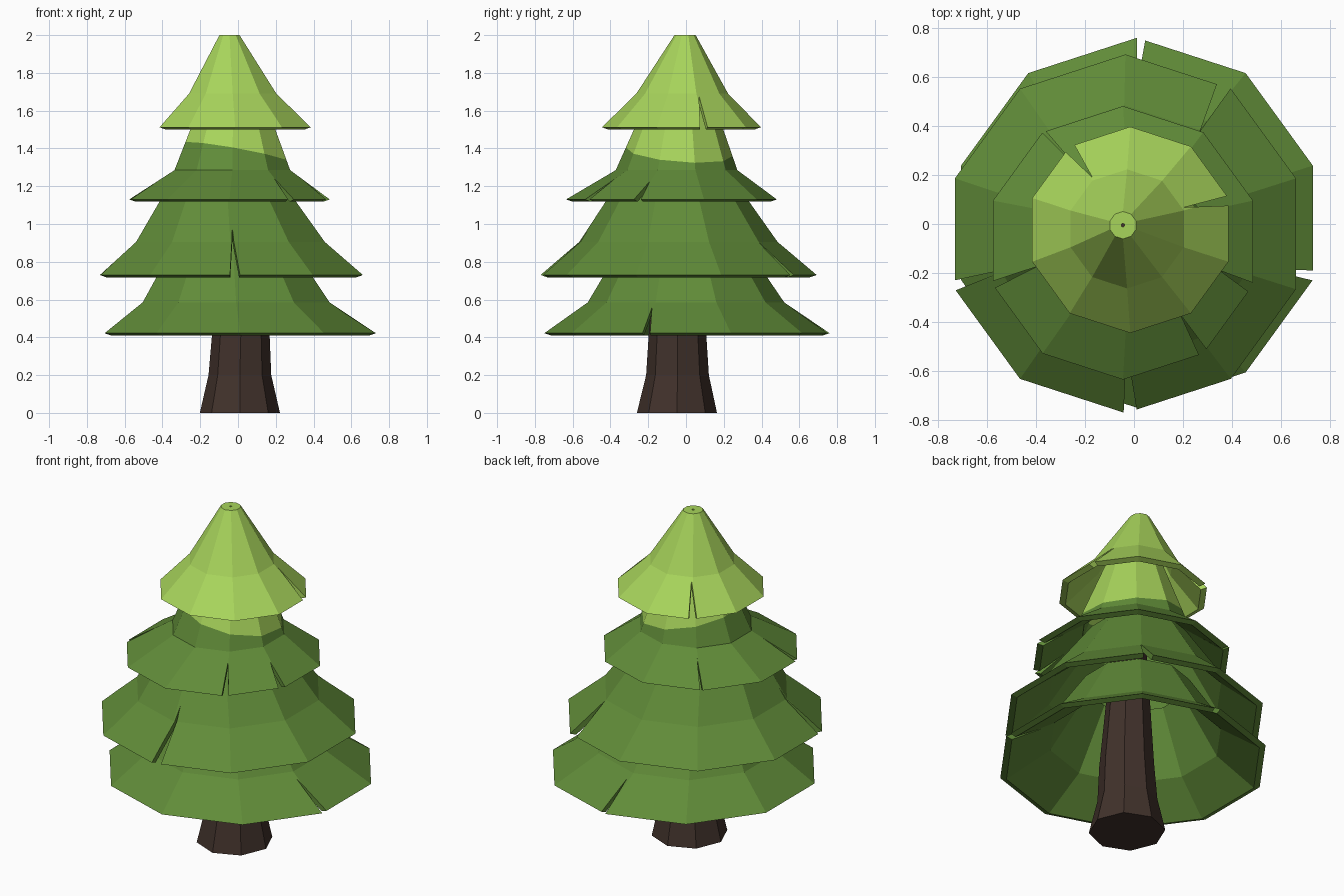
import bpy, bmesh, math
from mathutils import Vector

if "Cube" in bpy.data.objects:
    bpy.data.objects.remove(bpy.data.objects["Cube"])


def material(name, rgb):
    m = bpy.data.materials.new(name)
    m.diffuse_color = (*rgb, 1)
    m.use_nodes = True
    m.node_tree.nodes["Principled BSDF"].inputs["Base Color"].default_value = m.diffuse_color
    return m


LIGHT = material("light green", (0.39, 0.66, 0.105))
GREEN = material("forest green", (0.118, 0.26, 0.04))
BARK = material("bark brown", (0.052, 0.031, 0.024))


def add_object(name, bm, mats):
    bmesh.ops.recalc_face_normals(bm, faces=bm.faces)
    me = bpy.data.meshes.new(name)
    bm.to_mesh(me)
    bm.free()
    for m in mats:
        me.materials.append(m)
    ob = bpy.data.objects.new(name, me)
    bpy.context.collection.objects.link(ob)
    return ob


def loft(rings, sides, closed):
    """Bridge rings (cx, cy, z, r); a vertex always points to the back."""
    bm = bmesh.new()
    loops = []
    for cx, cy, z, r in rings:
        angles = [math.pi / 2 + math.tau * i / sides for i in range(sides)]
        loops.append([bm.verts.new((cx + r * math.cos(a), cy + r * math.sin(a), z))
                      for a in angles])
    pairs = list(zip(loops, loops[1:]))
    if closed:
        pairs.append((loops[-1], loops[0]))
    else:
        bm.faces.new(loops[0])
        bm.faces.new(loops[-1])
    for a, b in pairs:
        for i in range(sides):
            j = (i + 1) % sides
            bm.faces.new((a[i], a[j], b[j], b[i]))
    return bm


def notch_cutter(notches, z):
    """Vertical wedges from the rim point to the inner tip."""
    bm = bmesh.new()
    for rim, tip, width in notches:
        p, t = Vector(rim), Vector(tip)
        d = p - t
        side = Vector((-d.y, d.x)).normalized() * width * 0.5 * 1.4
        far = t + d * 1.4
        plan = [t, far + side, far - side]
        lo = [bm.verts.new((q.x, q.y, z - 0.1)) for q in plan]
        hi = [bm.verts.new((q.x, q.y, z + 0.32)) for q in plan]
        bm.faces.new(lo)
        bm.faces.new(hi)
        for i in range(3):
            j = (i + 1) % 3
            bm.faces.new((lo[i], lo[j], hi[j], hi[i]))
    cutter = add_object("notch_cutter", bm, [])
    cutter.hide_render = True
    return cutter


def tier(name, outer, inner_top, notches, mats):
    """Hollow ten-sided skirt with wedge notches in its rim."""
    inner = [(cx, cy, z - 0.012, r - 0.035) for cx, cy, z, r in outer[:-3:-1]]
    ob = add_object(name, loft(outer + inner + inner_top, 10, True), mats)
    cutter = notch_cutter(notches, outer[-1][2])
    mod = ob.modifiers.new("notches", 'BOOLEAN')
    mod.operation, mod.solver, mod.object = 'DIFFERENCE', 'EXACT', cutter
    bpy.context.view_layer.update()
    dg = bpy.context.evaluated_depsgraph_get()
    me = bpy.data.meshes.new_from_object(ob.evaluated_get(dg))
    ob.modifiers.clear()
    ob.data = me
    me.name = name
    bpy.data.objects.remove(cutter)
    return ob


# Trunk: flared octagon
add_object("trunk", loft([(0.01, -0.048, 0, 0.212), (0.01, -0.045, 0.2, 0.166),
                          (0.015, -0.045, 0.42, 0.152), (0.0, -0.04, 1.25, 0.09)],
                         8, False), [BARK])

# Lowest skirt
tier("bottom_branches",
     [(-0.03, -0.015, 0.93, 0.30), (-0.01, 0.0, 0.585, 0.52), (0.012, 0.005, 0.422, 0.755)],
     [(-0.03, -0.015, 0.925, 0.275)],
     [((0.03, 0.76), (0.01, 0.55), 0.035), ((0.73, -0.21), (0.52, -0.18), 0.04)],
     [GREEN])

# Second skirt
tier("lower_branches",
     [(-0.065, -0.05, 1.28, 0.27), (-0.04, -0.04, 0.905, 0.525), (-0.035, -0.04, 0.73, 0.732)],
     [(-0.065, -0.05, 1.275, 0.245)],
     [((-0.015, -0.77), (-0.03, -0.51), 0.055), ((0.37, 0.57), (0.27, 0.38), 0.06),
      ((-0.73, -0.25), (-0.50, -0.18), 0.04)],
     [GREEN])

# Third skirt, light towards its top
upper = tier("upper_branches",
             [(-0.025, -0.03, 1.68, 0.165), (-0.03, -0.05, 1.285, 0.322),
              (-0.045, -0.077, 1.13, 0.558)],
             [(-0.025, -0.03, 1.675, 0.14)],
             [((-0.58, -0.25), (-0.40, -0.175), 0.03), ((0.285, -0.53), (0.19, -0.37), 0.04),
              ((0.49, -0.265), (0.35, -0.19), 0.045), ((-0.375, 0.385), (-0.25, 0.25), 0.015)],
             [GREEN, LIGHT])
bm = bmesh.new()
bm.from_mesh(upper.data)
point, normal = Vector((0, 0, 1.375)), Vector((0.18, 0.08, 1)).normalized()
bmesh.ops.bisect_plane(bm, geom=bm.verts[:] + bm.edges[:] + bm.faces[:],
                       plane_co=point, plane_no=normal, dist=1e-5)
for f in bm.faces:
    f.material_index = int((f.calc_center_median() - point).dot(normal) > 0)
bm.to_mesh(upper.data)
bm.free()

# Crown cone with a tiny hole in its flat tip
tier("crown",
     [(-0.045, -0.005, 2.0, 0.007), (-0.045, -0.005, 2.0, 0.056),
      (-0.028, -0.02, 1.69, 0.243), (-0.015, -0.024, 1.512, 0.421)],
     [(-0.045, -0.005, 1.95, 0.04), (-0.045, -0.005, 1.95, 0.007)],
     [((-0.27, 0.32), (-0.17, 0.19), 0.05), ((0.385, 0.095), (0.205, 0.068), 0.04)],
     [LIGHT])
